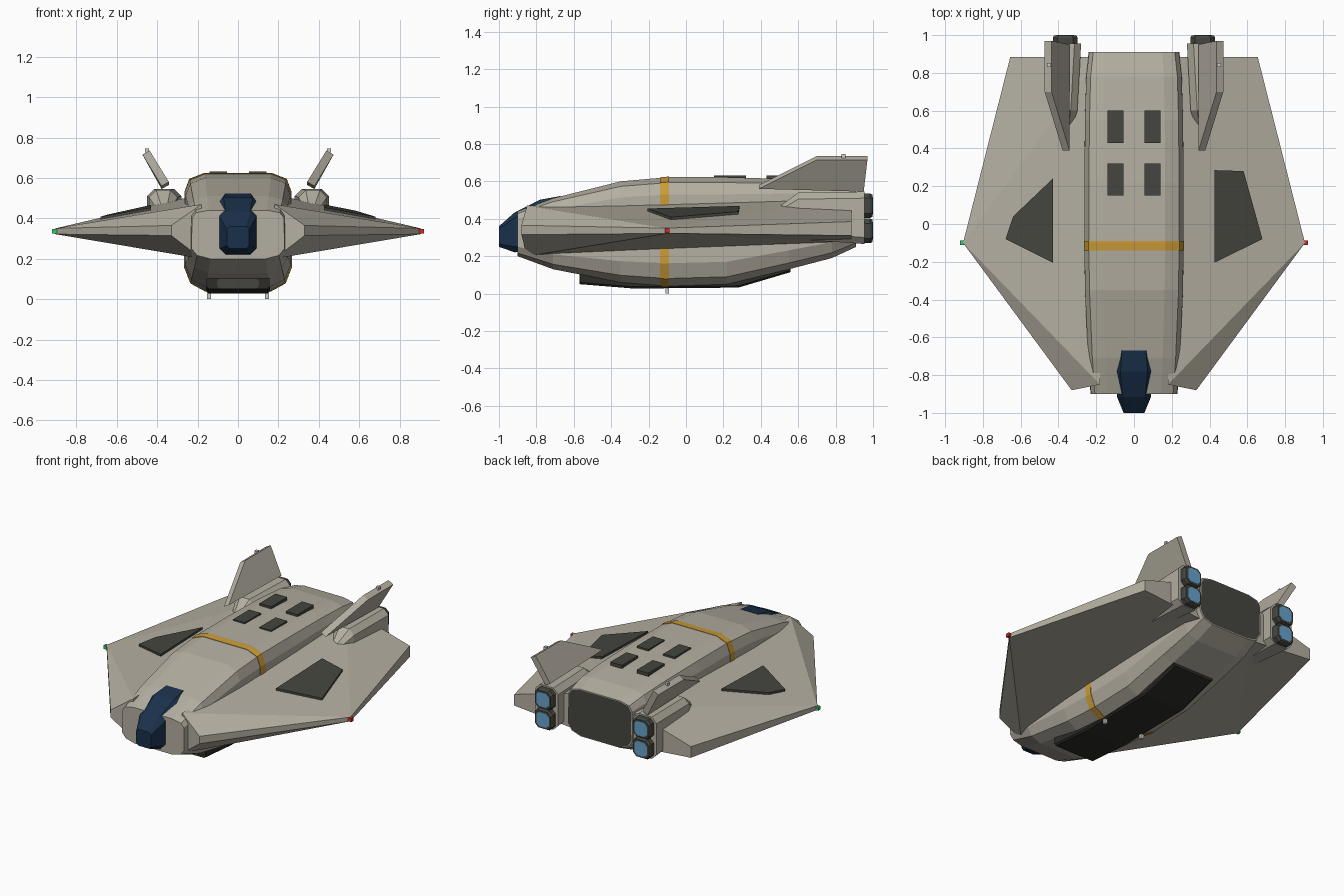
import bpy, bmesh
from mathutils import Vector

if "Cube" in bpy.data.objects:
    bpy.data.objects.remove(bpy.data.objects["Cube"])

COLORS = {"hull": (0.46, 0.43, 0.36), "dark": (0.06, 0.06, 0.05), "black": (0.025, 0.025, 0.022),
          "glass": (0.01, 0.03, 0.07), "gold": (0.6, 0.33, 0.04), "glow": (0.14, 0.36, 0.6),
          "red": (0.7, 0.02, 0.02), "green": (0.03, 0.6, 0.15), "lamp": (0.6, 0.6, 0.58)}
MATS = {}
for key, c in COLORS.items():
    MATS[key] = bpy.data.materials.new(key)
    MATS[key].diffuse_color = (*c, 1)


def make(name, verts, faces, mat, mirror=False):
    me = bpy.data.meshes.new(name)
    bm = bmesh.new()
    vs = [bm.verts.new(v) for v in verts]
    for f in faces:
        bm.faces.new([vs[i] for i in f])
    bmesh.ops.recalc_face_normals(bm, faces=bm.faces)
    bm.to_mesh(me)
    bm.free()
    me.materials.append(MATS[mat])
    ob = bpy.data.objects.new(name, me)
    bpy.context.collection.objects.link(ob)
    if mirror:
        ob.modifiers.new("mirror", 'MIRROR')
    return ob


def loft(name, rings, mat, mirror=False):
    """Skin equal-sized rings of points and cap both ends."""
    n = len(rings[0])
    faces = [list(range(n)), list(range(n * (len(rings) - 1), n * len(rings)))]
    for r in range(len(rings) - 1):
        for i in range(n):
            j = (i + 1) % n
            faces.append((r * n + i, r * n + j, r * n + n + j, r * n + n + i))
    return make(name, [p for r in rings for p in r], faces, mat, mirror)


def ring(y, x0, x1, z0, z1, c):
    """Chamfered rectangle at depth y."""
    return [(x0 + c, y, z0), (x1 - c, y, z0), (x1, y, z0 + c), (x1, y, z1 - c),
            (x1 - c, y, z1), (x0 + c, y, z1), (x0, y, z1 - c), (x0, y, z0 + c)]


def box(name, centre, size, mat, mirror=False):
    x, y, z = centre
    a, b, c = (s / 2 for s in size)
    rings = [[(x - a, t, z - c), (x + a, t, z - c), (x + a, t, z + c), (x - a, t, z + c)]
             for t in (y - b, y + b)]
    return loft(name, rings, mat, mirror)


# Fuselage: stations of (y, half width, bottom, top)
HULL = [(-0.9, 0.23, 0.20, 0.44), (-0.71, 0.245, 0.13, 0.51), (-0.35, 0.262, 0.06, 0.60),
        (-0.1, 0.265, 0.04, 0.622), (0.22, 0.265, 0.05, 0.622), (0.55, 0.262, 0.13, 0.612),
        (0.78, 0.255, 0.19, 0.595), (0.91, 0.24, 0.25, 0.565)]


def hull_ring(y, grow=0.0):
    for a, b in zip(HULL, HULL[1:]):
        if a[0] <= y <= b[0]:
            t = (y - a[0]) / (b[0] - a[0])
            w, z0, z1 = (a[i] + (b[i] - a[i]) * t for i in (1, 2, 3))
            break
    w, z0, z1 = w + grow, z0 - grow, z1 + grow
    h = z1 - z0
    half = [(0.6, 0), (0.88, 0.07), (1, 0.21), (0.99, 0.84), (0.9, 0.95), (0.62, 1)]
    pts = [(w * fx, y, z0 + h * fz) for fx, fz in half]
    return pts + [(-x, yy, z) for x, yy, z in reversed(pts)]


loft("fuselage", [hull_ring(s[0]) for s in HULL], "hull")
loft("gold_stripe", [hull_ring(y, 0.003) for y in (-0.14, -0.1, -0.09)], "gold")
make("rear_bulkhead", [(x * 0.97, 0.912, 0.408 + (z - 0.408) * 0.97) for x, y, z in hull_ring(0.91)],
     [list(range(12))], "dark")

# Canopy over the nose
loft("canopy", [ring(-1.0, -0.055, 0.055, 0.25, 0.36, 0.015),
                ring(-0.915, -0.09, 0.09, 0.22, 0.435, 0.03),
                ring(-0.78, -0.102, 0.102, 0.25, 0.502, 0.03),
                ring(-0.67, -0.083, 0.083, 0.3, 0.522, 0.02)], "glass")

# Wings: wedge section, root deep and edge thin
top = [(0.18, -0.85, 0.47), (0.33, -0.88, 0.365), (0.905, -0.1, 0.35), (0.655, 0.885, 0.385), (0.18, 0.885, 0.52)]
low = [(0.18, -0.85, 0.20), (0.33, -0.88, 0.315), (0.905, -0.1, 0.322), (0.655, 0.885, 0.31), (0.18, 0.885, 0.27)]
wing_faces = [(0, 1, 2), (0, 2, 4), (2, 3, 4), (5, 6, 7), (5, 7, 9), (7, 8, 9)]
wing_faces += [(i, (i + 1) % 5, (i + 1) % 5 + 5, i + 5) for i in range(5)]
make("wings", top + low, wing_faces, "hull", True)


def wing_z(x, y):
    return 0.47 + 0.0287 * (y + 0.85) - 0.195 * (abs(x) - 0.18)


# Dark wing panels, a different outline on each side
for name, outline in (("right_wing_panel", [(0.425, 0.285), (0.58, 0.28), (0.68, -0.08), (0.425, -0.205)]),
                      ("left_wing_panel", [(-0.43, 0.24), (-0.64, 0.04), (-0.68, -0.08), (-0.43, -0.205)])):
    loft(name, [[(x, y, wing_z(x, y) + d) for x, y in outline] for d in (-0.01, 0.014)], "dark")

# Engine nacelles with stacked nozzles
loft("nacelles", [ring(0.5, 0.33, 0.40, 0.33, 0.465, 0.02),
                  ring(0.6, 0.30, 0.44, 0.29, 0.54, 0.035),
                  ring(0.955, 0.28, 0.45, 0.265, 0.545, 0.035)], "hull", True)
for tag, z0 in (("lower", 0.273), ("upper", 0.407)):
    z1 = z0 + 0.125
    loft(tag + "_nozzles", [ring(0.94, 0.298, 0.43, z0 - 0.003, z1 + 0.003, 0.025),
                            ring(0.985, 0.298, 0.43, z0 - 0.003, z1 + 0.003, 0.025),
                            ring(0.998, 0.305, 0.423, z0 + 0.004, z1 - 0.004, 0.025)], "dark", True)
    loft(tag + "_exhausts", [ring(y, 0.317, 0.411, z0 + 0.015, z1 - 0.015, 0.02)
                             for y in (0.98, 1.0)], "glow", True)

# Canted tail fins
fin = [(0.36, 0.39, 0.57), (0.36, 0.95, 0.555), (0.455, 0.97, 0.725), (0.455, 0.70, 0.725)]
side = Vector((0.018, 0, -0.010))
loft("tail_fins", [[Vector(p) + side * s for p in fin] for s in (-1, 1)], "hull", True)
box("fin_lamps", (0.45, 0.842, 0.735), (0.02, 0.02, 0.02), "lamp", True)

# Roof hatches
for row, y in (("front", 0.235), ("rear", 0.515)):
    box(row + "_roof_hatches", (0.098, y, 0.617), (0.086, 0.17, 0.028), "dark", True)

# Belly plate and its front sensor block
loft("belly_plate", [ring(y, -0.155, 0.155, z0, z1, 0.01) for y, z0, z1 in
                     ((-0.565, 0.05, 0.13), (-0.28, 0.027, 0.09), (0.28, 0.032, 0.09), (0.56, 0.115, 0.16))], "black")
loft("belly_sensor", [ring(y, -0.105, 0.105, 0.052, 0.102, 0.015) for y in (-0.57, -0.5)], "dark")
box("belly_lamps", (0.143, -0.1, 0.015), (0.02, 0.02, 0.03), "lamp", True)

# Navigation lights on the wing tips
box("right_tip_light", (0.908, -0.1, 0.336), (0.024, 0.024, 0.024), "red")
box("left_tip_light", (-0.908, -0.1, 0.336), (0.024, 0.024, 0.024), "green")

for m in bpy.data.materials:
    if m.users and not m.is_grease_pencil:
        m.use_nodes = True
        m.node_tree.nodes["Principled BSDF"].inputs["Base Color"].default_value = m.diffuse_color
